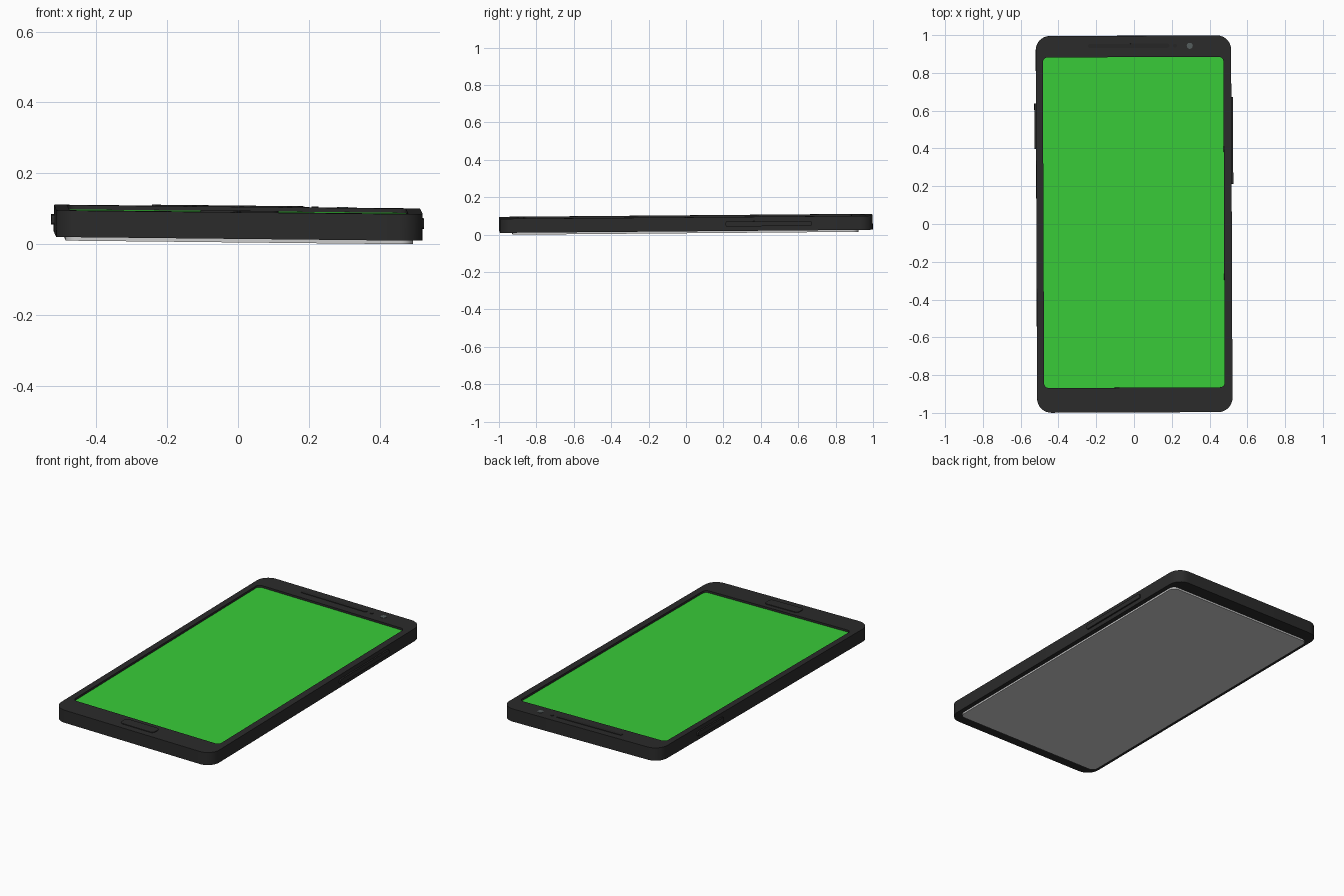
import bpy, bmesh, math
from mathutils import Matrix, Vector

if "Cube" in bpy.data.objects:
    bpy.data.objects.remove(bpy.data.objects["Cube"])


def material(name, rgb):
    m = bpy.data.materials.new(name)
    m.diffuse_color = (*rgb, 1)
    m.use_nodes = True
    m.node_tree.nodes["Principled BSDF"].inputs["Base Color"].default_value = m.diffuse_color
    return m


DARK = material("dark_case", (0.024, 0.024, 0.024))
BLACK = material("black_trim", (0.02, 0.02, 0.02))
GREEN = material("green_screen", (0.04, 0.6, 0.04))
LENS = material("lens_grey", (0.09, 0.11, 0.11))

# The phone lies very slightly tilted and turned
POSE = (Matrix.Rotation(0.004, 4, 'Z') @ Matrix.Rotation(0.0105, 4, 'Y')
        @ Matrix.Rotation(0.0083, 4, 'X'))
parts = []


def outline(x0, x1, y0, y1, r, steps=8):
    """Counter-clockwise rounded rectangle."""
    pts = []
    corners = [(x1 - r, y1 - r), (x0 + r, y1 - r), (x0 + r, y0 + r), (x1 - r, y0 + r)]
    for k, (cx, cy) in enumerate(corners):
        for i in range(steps + 1):
            a = math.pi / 2 * (k + i / steps)
            pts.append((cx + r * math.cos(a), cy + r * math.sin(a)))
    return pts


def stack(name, rings, mat=None, frame=Matrix()):
    """Join rounded-rectangle rings (x0, x1, y0, y1, r, z) and cap both ends."""
    bm = bmesh.new()
    loops = []
    for *rect, z in rings:
        loops.append([bm.verts.new((x, y, z)) for x, y in outline(*rect)])
    for a, b in zip(loops, loops[1:]):
        for i in range(len(a)):
            j = (i + 1) % len(a)
            bm.faces.new((a[i], a[j], b[j], b[i]))
    bm.faces.new(loops[0][::-1])
    bm.faces.new(loops[-1])
    bm.transform(POSE @ frame)
    bmesh.ops.recalc_face_normals(bm, faces=bm.faces)
    me = bpy.data.meshes.new(name)
    bm.to_mesh(me)
    bm.free()
    ob = bpy.data.objects.new(name, me)
    bpy.context.collection.objects.link(ob)
    if mat:
        me.materials.append(mat)
    me.shade_smooth()
    me.set_sharp_from_angle(angle=math.radians(30))
    parts.append(ob)
    return ob


def slab(name, rect, z0, z1, mat=None, frame=Matrix()):
    return stack(name, [(*rect, z0), (*rect, z1)], mat, frame)


T = 0.075                                  # case thickness
CASE = (-0.517, 0.517, -0.997, 0.997, 0.075)
SCREEN = (-0.48, 0.476, -0.866, 0.884, 0.025)

# Case with a recessed screen pocket
stack("case", [(*CASE, 0), (*CASE, T), (*SCREEN, T), (*SCREEN, T - 0.014)], DARK)
slab("screen", SCREEN, T - 0.014, T - 0.012, GREEN)

# Raised back panel
slab("back_panel", (-0.49, 0.49, -0.93, 0.92, 0.035), -0.0105, 0)

# Front details
slab("home_button", (-0.11, 0.11, -0.958, -0.895, 0.02), T - 0.01, T + 0.004, DARK)
slab("earpiece", (-0.24, 0.19, 0.933, 0.955, 0.01), T - 0.01, T + 0.003, BLACK)
slab("camera_lens", (0.282, 0.314, 0.927, 0.959, 0.0159), T - 0.01, T + 0.002, LENS)
slab("sensor", (0.21, 0.23, 0.934, 0.954, 0.0099), T - 0.01, T + 0.003, BLACK)

# Side buttons, drawn in the y-z plane and pushed outwards
SIDE = Matrix(((0, 0, 1, 0), (1, 0, 0, 0), (0, 1, 0, 0), (0, 0, 0, 1)))
slab("power_button", (0.40, 0.64, 0.024, 0.051, 0.008), -0.526, -0.51, DARK, SIDE)
slab("volume_button", (0.21, 0.67, 0.024, 0.051, 0.008), 0.51, 0.526, DARK, SIDE)

# Rest the lowest point on the floor
low = min(v.co.z for ob in parts for v in ob.data.vertices)
for ob in parts:
    ob.data.transform(Matrix.Translation(Vector((0, 0, -low))))
